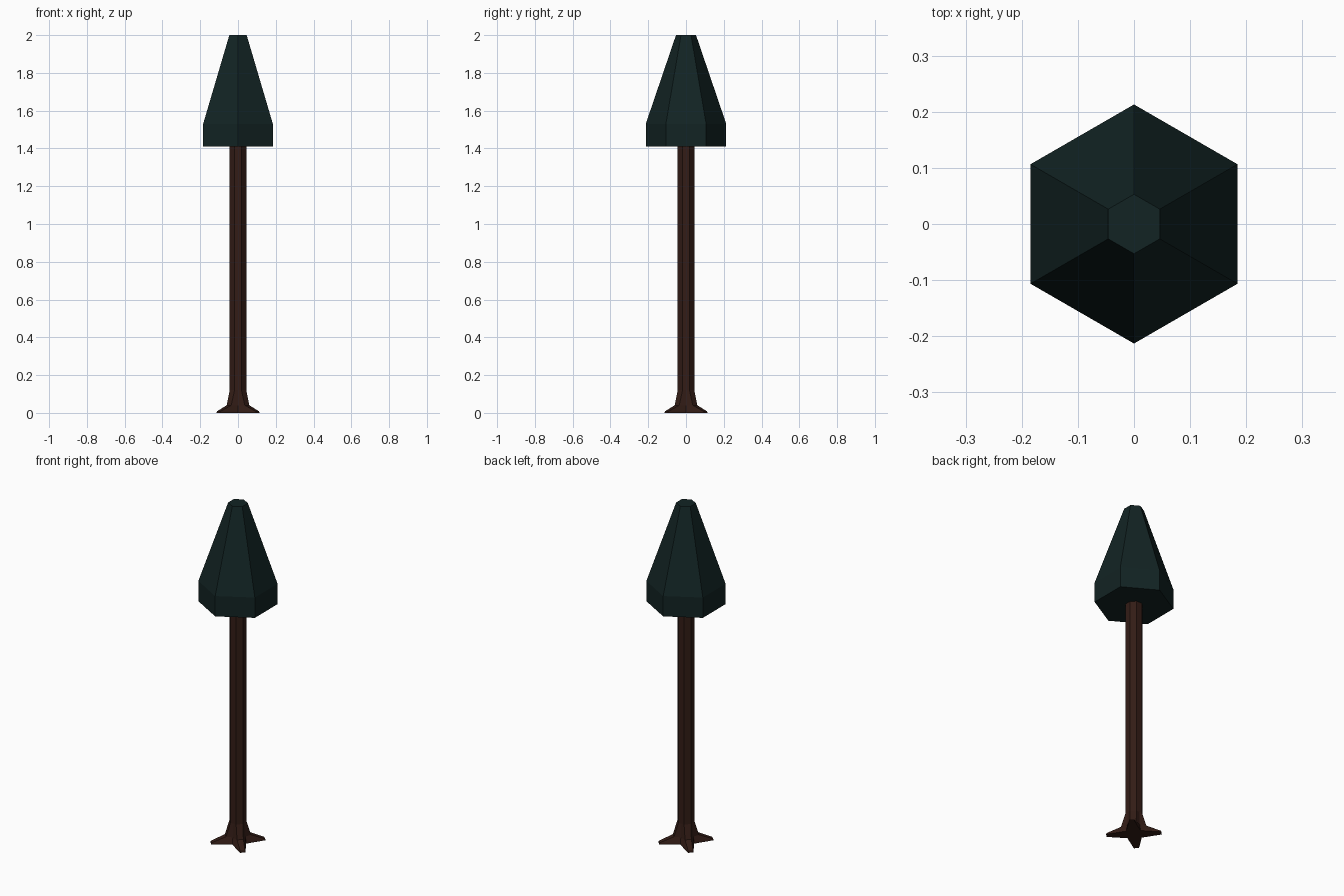
import bpy, bmesh
from math import sin, cos, pi, tan, sqrt

if "Cube" in bpy.data.objects:
    bpy.data.objects.remove(bpy.data.objects["Cube"])


def loft(name, rings, color):
    """Skin a stack of equal-length rings and cap both ends."""
    bm = bmesh.new()
    loops = [[bm.verts.new(p) for p in ring] for ring in rings]
    n = len(loops[0])
    for a, b in zip(loops, loops[1:]):
        for i in range(n):
            j = (i + 1) % n
            bm.faces.new((a[i], a[j], b[j], b[i]))
    bm.faces.new(loops[0][::-1])
    bm.faces.new(loops[-1])
    bmesh.ops.recalc_face_normals(bm, faces=bm.faces)
    mesh = bpy.data.meshes.new(name)
    bm.to_mesh(mesh)
    bm.free()
    mat = bpy.data.materials.new(name + "_colour")
    mat.diffuse_color = (*color, 1)
    mat.use_nodes = True
    mat.node_tree.nodes["Principled BSDF"].inputs["Base Color"].default_value = mat.diffuse_color
    mesh.materials.append(mat)
    obj = bpy.data.objects.new(name, mesh)
    bpy.context.collection.objects.link(obj)
    return obj


def hexagon(r, z):
    return [(r * cos(pi / 6 + i * pi / 3), r * sin(pi / 6 + i * pi / 3), z) for i in range(6)]


def trunk_ring(axis, diag, half, z):
    """Octagon with mid-points on the axes; the four diagonal sides can stretch into roots."""
    ring = []
    for q in range(4):
        c, s = cos(q * pi / 2), sin(q * pi / 2)
        near, far = (diag + half) / sqrt(2), (diag - half) / sqrt(2)
        for x, y in ((axis, 0), (near, far), (far, near)):
            ring.append((c * x - s * y, s * x + c * y, z))
    return ring


# Trunk flaring into four diagonal roots
R = 0.044
H = R * tan(pi / 8)
loft("trunk", [
    trunk_ring(0.054, 0.148, 0.014, 0),
    trunk_ring(0.053, 0.145, 0.013, 0.008),
    trunk_ring(0.048, 0.068, 0.017, 0.04),
    trunk_ring(R, R, H, 0.12),
    trunk_ring(R, R, H, 1.42),
], (0.033, 0.012, 0.008))

# Hexagonal tapered crown
loft("crown", [hexagon(0.213, 1.41), hexagon(0.213, 1.53), hexagon(0.053, 2.0)],
     (0.006, 0.017, 0.017))
